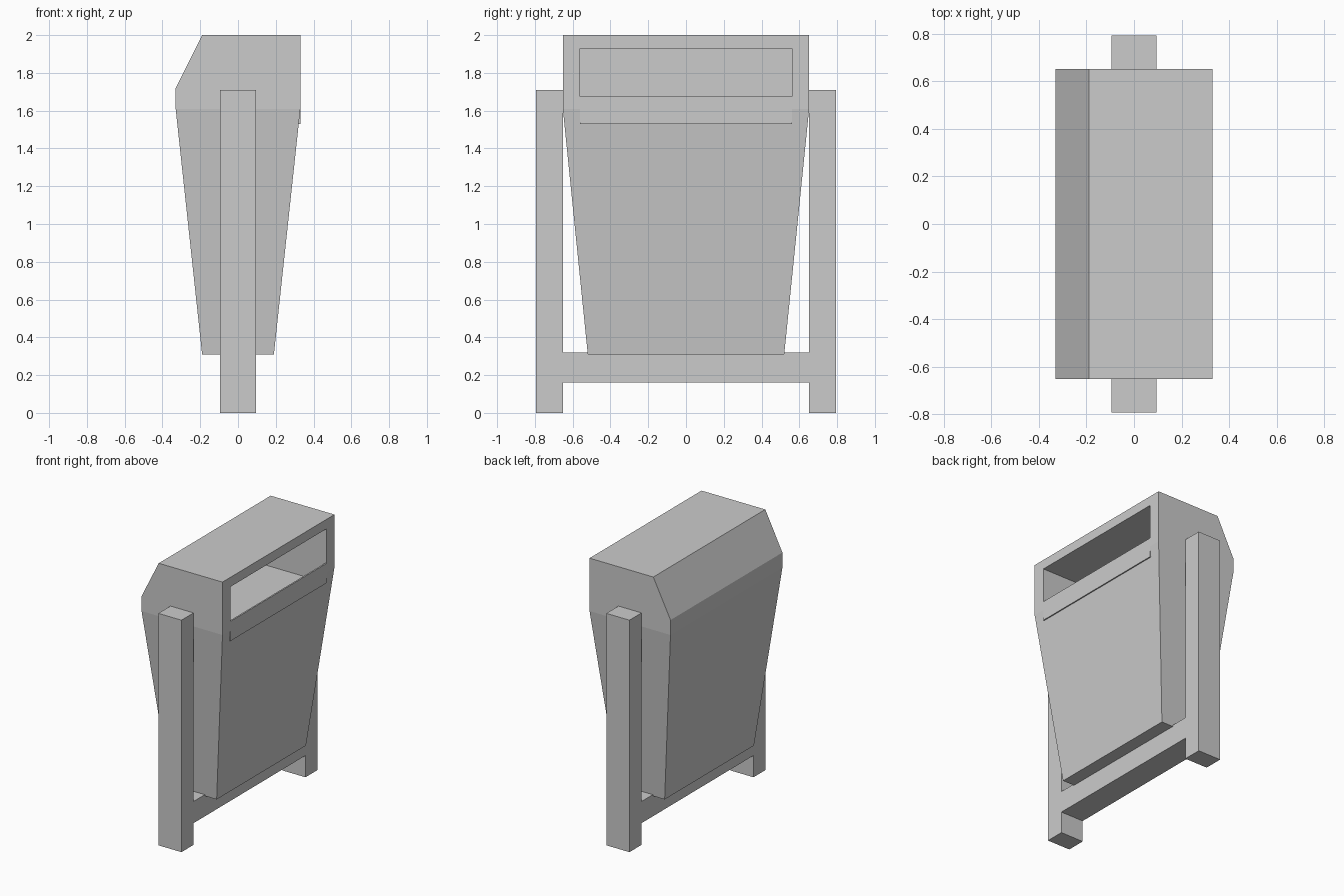
import bpy, bmesh

if "Cube" in bpy.data.objects:
    bpy.data.objects.remove(bpy.data.objects["Cube"])


def make_object(name, bm):
    bmesh.ops.recalc_face_normals(bm, faces=bm.faces[:])
    mesh = bpy.data.meshes.new(name)
    bm.to_mesh(mesh)
    bm.free()
    obj = bpy.data.objects.new(name, mesh)
    bpy.context.collection.objects.link(obj)
    return obj


def box(name, lo, hi):
    bm = bmesh.new()
    bmesh.ops.create_cube(bm, size=1)
    for v in bm.verts:
        v.co = [(a + b) / 2 + c * (b - a) for a, b, c in zip(lo, hi, v.co)]
    return make_object(name, bm)


# Bin body: tapered container with chamfered hood; (x, z, half depth in y)
profile = [(-0.19, 0.31, 0.52), (0.19, 0.31, 0.52), (0.33, 1.61, 0.652),
           (0.33, 2.0, 0.652), (-0.19, 2.0, 0.652), (-0.33, 1.72, 0.652),
           (-0.33, 1.61, 0.652)]
bm = bmesh.new()
ends = [[bm.verts.new((x, s * y, z)) for x, z, y in profile] for s in (-1, 1)]
n = len(profile)
for i in range(n):
    j = (i + 1) % n
    bm.faces.new((ends[0][i], ends[0][j], ends[1][j], ends[1][i]))
for e in ends:
    bm.faces.new((e[0], e[1], e[2], e[6]))
    bm.faces.new(e[2:])
body = make_object("bin_body", bm)

# Hollow behind the opening
cutter = box("opening_cutter", (-0.2, -0.56, 1.53), (0.5, 0.56, 1.93))
cutter.hide_render = True
cutter.hide_viewport = True
cut = body.modifiers.new("opening", 'BOOLEAN')
cut.operation = 'DIFFERENCE'
cut.solver = 'EXACT'
cut.object = cutter

# Upright lip closing the lower part of the opening
box("opening_lip", (0.319, -0.56, 1.53), (0.33, 0.56, 1.675))

# Frame: one H-shaped outline (y, z) extruded across x
half = [(0.652, 0.16), (0.652, 0), (0.793, 0), (0.793, 1.71), (0.652, 1.71), (0.652, 0.32)]
outline = half + [(-y, z) for y, z in reversed(half)]
bm = bmesh.new()
face = bm.faces.new([bm.verts.new((-0.094, y, z)) for y, z in outline])
new = bmesh.ops.extrude_face_region(bm, geom=[face], use_keep_orig=True)
moved = [g for g in new["geom"] if isinstance(g, bmesh.types.BMVert)]
bmesh.ops.translate(bm, verts=moved, vec=(0.188, 0, 0))
make_object("support_frame", bm)
